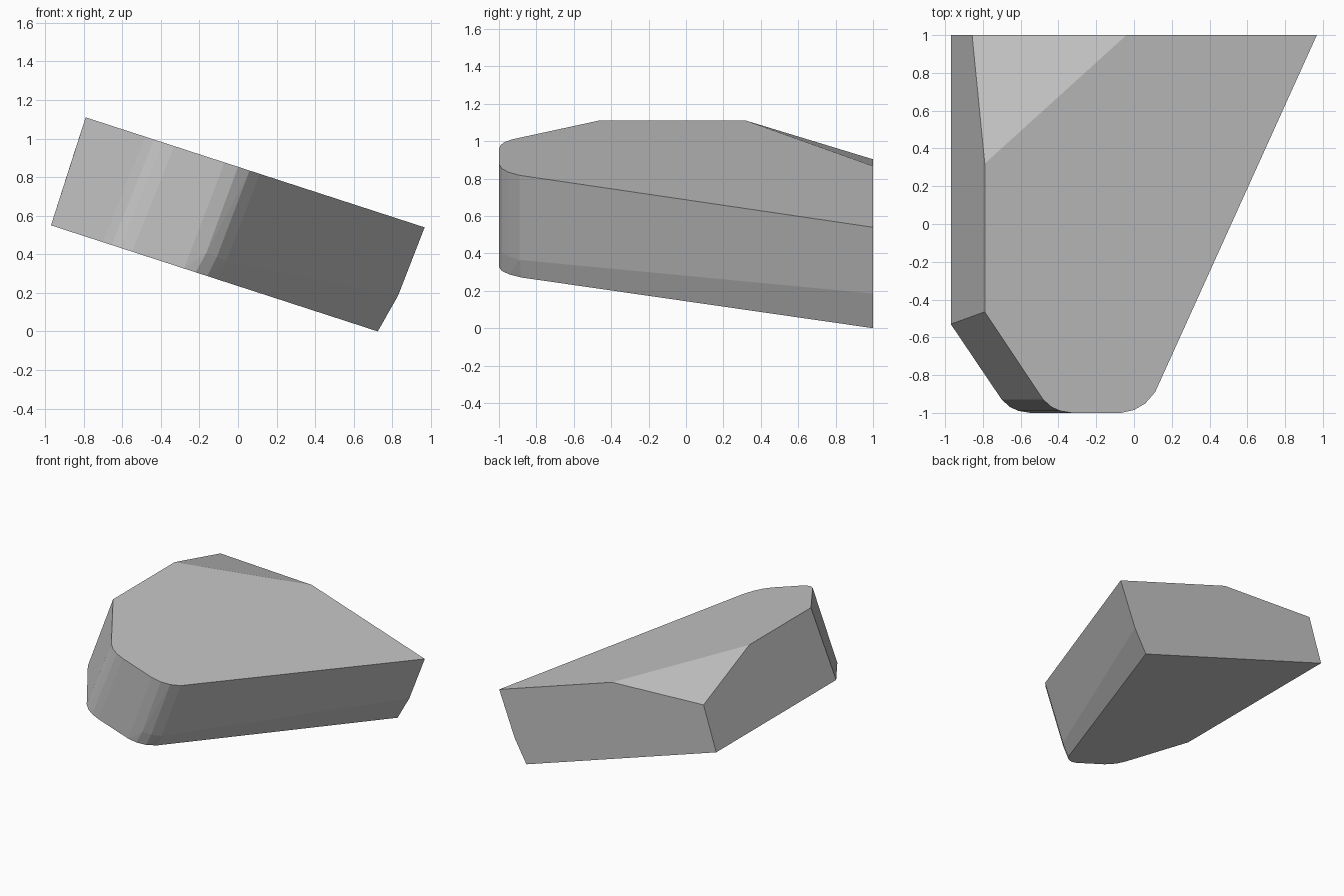
import bpy, bmesh, math

if "Cube" in bpy.data.objects:
    bpy.data.objects.remove(bpy.data.objects["Cube"])

# Planes of the tilted slab: height as a function of x
def z_top(x):
    return 1.115 - 0.3245 * (x + 0.79)

def z_bottom(x):
    return 0.555 - 0.3245 * (x + 0.97)

# Top outline, with rounded front corners
top = [(0.968, 1), (-0.04, 1), (-0.79, 0.32), (-0.79, -0.465),
       (-0.48, -0.93), (-0.435, -0.97), (-0.39, -0.99), (-0.33, -1),
       (-0.07, -1), (0.0, -0.985), (0.06, -0.95), (0.112, -0.89)]

# Bottom outline, slightly offset by the tilted walls
bottom = [(0.725, 1), (-0.97, 1), (-0.97, -0.53),
          (-0.70, -0.93), (-0.655, -0.97), (-0.61, -0.99), (-0.55, -1),
          (-0.28, -1), (-0.22, -0.985), (-0.16, -0.945), (-0.11, -0.88)]

# Start of the lower right chamfer, and the cut-off rear left corner
extra = [(0.83, 1, 0.19), (-0.06, -0.89, 0.37), (-0.11, -0.948, 0.39),
         (-0.165, -0.985, 0.41), (-0.235, -1, 0.43), (-0.857, 1, 0.908)]

bm = bmesh.new()
for x, y in top:
    bm.verts.new((x, y, z_top(x)))
for x, y in bottom:
    bm.verts.new((x, y, z_bottom(x)))
for p in extra:
    bm.verts.new(p)

# Wrap the outlines into one convex block and merge flat areas
res = bmesh.ops.convex_hull(bm, input=bm.verts[:])
loose = [v for v in bm.verts if not v.link_faces]
bmesh.ops.delete(bm, geom=loose, context='VERTS')
bmesh.ops.dissolve_limit(bm, angle_limit=math.radians(1.0),
                         verts=bm.verts[:], edges=bm.edges[:])
bmesh.ops.recalc_face_normals(bm, faces=bm.faces[:])

# Stand the block on the ground
low = min(v.co.z for v in bm.verts)
bmesh.ops.translate(bm, verts=bm.verts[:], vec=(0, 0, -low))

mesh = bpy.data.meshes.new("stone_block")
bm.to_mesh(mesh)
bm.free()
block = bpy.data.objects.new("stone_block", mesh)
bpy.context.collection.objects.link(block)

# Single grey colour
grey = bpy.data.materials.new("stone grey")
grey.diffuse_color = (0.55, 0.55, 0.55, 1)
grey.use_nodes = True
grey.node_tree.nodes["Principled BSDF"].inputs["Base Color"].default_value = grey.diffuse_color
mesh.materials.append(grey)
